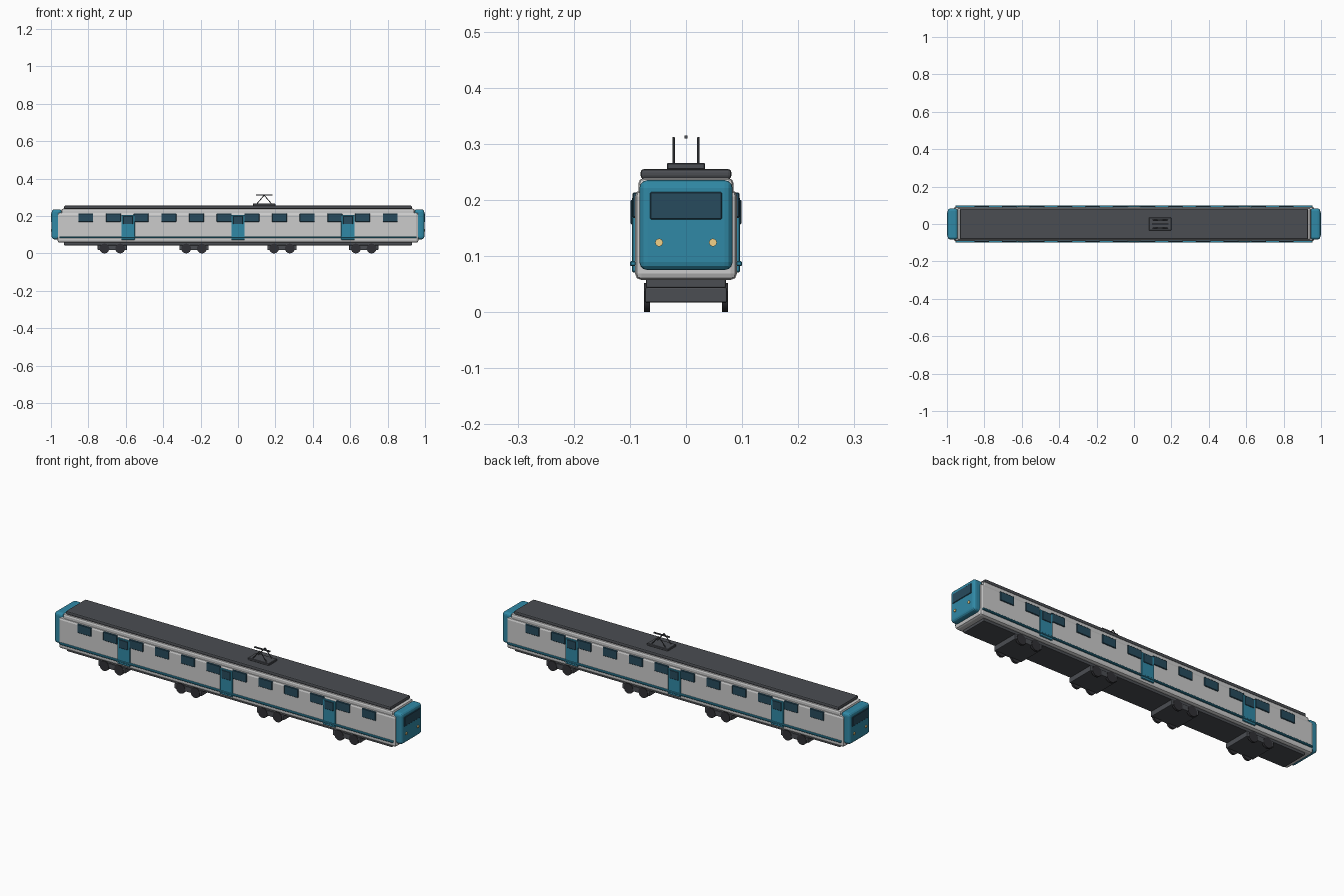
import bpy, math
from mathutils import Vector

if "Cube" in bpy.data.objects:
    bpy.data.objects.remove(bpy.data.objects["Cube"])


def material(name, r, g, b):
    m = bpy.data.materials.new(name)
    m.diffuse_color = (r, g, b, 1)
    m.use_nodes = True
    m.node_tree.nodes["Principled BSDF"].inputs["Base Color"].default_value = m.diffuse_color
    return m


TEAL = material("teal_paint", 0.03, 0.25, 0.38)
GLASS = material("dark_glass", 0.02, 0.07, 0.11)
SHELL = material("pale_shell", 0.62, 0.64, 0.65)
DARK = material("dark_metal", 0.07, 0.075, 0.085)
BLACK = material("wheel_black", 0.03, 0.03, 0.035)
LAMP = material("warm_lamp", 0.9, 0.65, 0.25)


def box(name, x, y, z, mat, bevel=0.0, segments=2):
    """Box from (min, max) ranges, with optional rounded edges."""
    bpy.ops.mesh.primitive_cube_add(
        size=1, location=[(r[0] + r[1]) / 2 for r in (x, y, z)])
    o = bpy.context.object
    o.name = name
    o.scale = [r[1] - r[0] for r in (x, y, z)]
    bpy.ops.object.transform_apply(location=False, rotation=False, scale=True)
    o.data.materials.append(mat)
    if bevel:
        b = o.modifiers.new("bevel", 'BEVEL')
        b.width, b.segments = bevel, segments
    return o


def cylinder(name, a, b, radius, mat, sides=20):
    """Cylinder running between two points."""
    a, b = Vector(a), Vector(b)
    bpy.ops.mesh.primitive_cylinder_add(
        vertices=sides, radius=radius, depth=(b - a).length, location=(a + b) / 2,
        rotation=(b - a).to_track_quat('Z', 'Y').to_euler())
    o = bpy.context.object
    o.name = name
    o.data.materials.append(mat)
    bpy.ops.object.shade_smooth_by_angle(angle=math.radians(35))
    return o


def span(c, half):
    return (c - half, c + half)


def sided(s, a, b):
    return tuple(sorted((s * a, s * b)))


# Shell, narrower shoulder, roof and underframe
box("body", span(0, 0.965), span(0, 0.091), (0.057, 0.218), SHELL, 0.012)
box("shoulder", span(0, 0.945), span(0, 0.085), (0.19, 0.239), SHELL, 0.01)
box("roof", span(0, 0.93), span(0, 0.081), (0.237, 0.255), DARK, 0.006)
box("underframe", span(0, 0.93), span(0, 0.071), (0.043, 0.06), DARK, 0.003)

# Sides: windows, doors, stripe
for s in (-1, 1):
    for i in range(12):
        box("side_window", span((i - 5.5) * 0.148, 0.04), sided(s, 0.085, 0.0955),
            (0.168, 0.213), GLASS, 0.002, 1)
    for x in (-0.588, 0, 0.588):
        box("door", span(x, 0.036), sided(s, 0.085, 0.0965), (0.071, 0.205), TEAL, 0.002, 1)
        box("door_window", span(x, 0.026), sided(s, 0.09, 0.099), (0.156, 0.2), GLASS, 0.002, 1)
    box("side_stripe", span(0, 0.955), sided(s, 0.089, 0.1), (0.082, 0.091), TEAL, 0.002, 1)

# Cab ends with windscreen and headlights
for s in (-1, 1):
    box("cab_end", sided(s, 0.943, 0.996), span(0, 0.083), (0.075, 0.235), TEAL, 0.014, 3)
    box("windscreen", sided(s, 0.985, 0.999), span(0, 0.064), (0.165, 0.214), GLASS, 0.002, 1)
    for y in (-0.048, 0.048):
        cylinder("headlight", (s * 0.985, y, 0.124), (s * 1.0, y, 0.124), 0.007, LAMP, 16)

# Bogies with wheels and axles
for x in (-0.672, -0.235, 0.235, 0.672):
    box("bogie_frame", span(x, 0.078), span(0, 0.073), (0.017, 0.044), DARK, 0.003)
    for dx in (-0.042, 0.042):
        cylinder("axle", (x + dx, -0.066, 0.026), (x + dx, 0.066, 0.026), 0.006, BLACK, 12)
        for s in (-1, 1):
            cylinder("wheel", (x + dx, s * 0.064, 0.026), (x + dx, s * 0.075, 0.026),
                     0.026, BLACK, 24)

# Pantograph
box("pantograph_base", span(0.14, 0.06), span(0, 0.034), (0.254, 0.266), DARK, 0.002, 1)
for y in (-0.022, 0.022):
    for dx in (-0.04, 0.04):
        cylinder("pantograph_arm", (0.14 + dx, y, 0.264), (0.14, y, 0.311), 0.0022, DARK, 8)
box("contact_bar", span(0.14, 0.045), span(0, 0.003), (0.309, 0.315), DARK)
